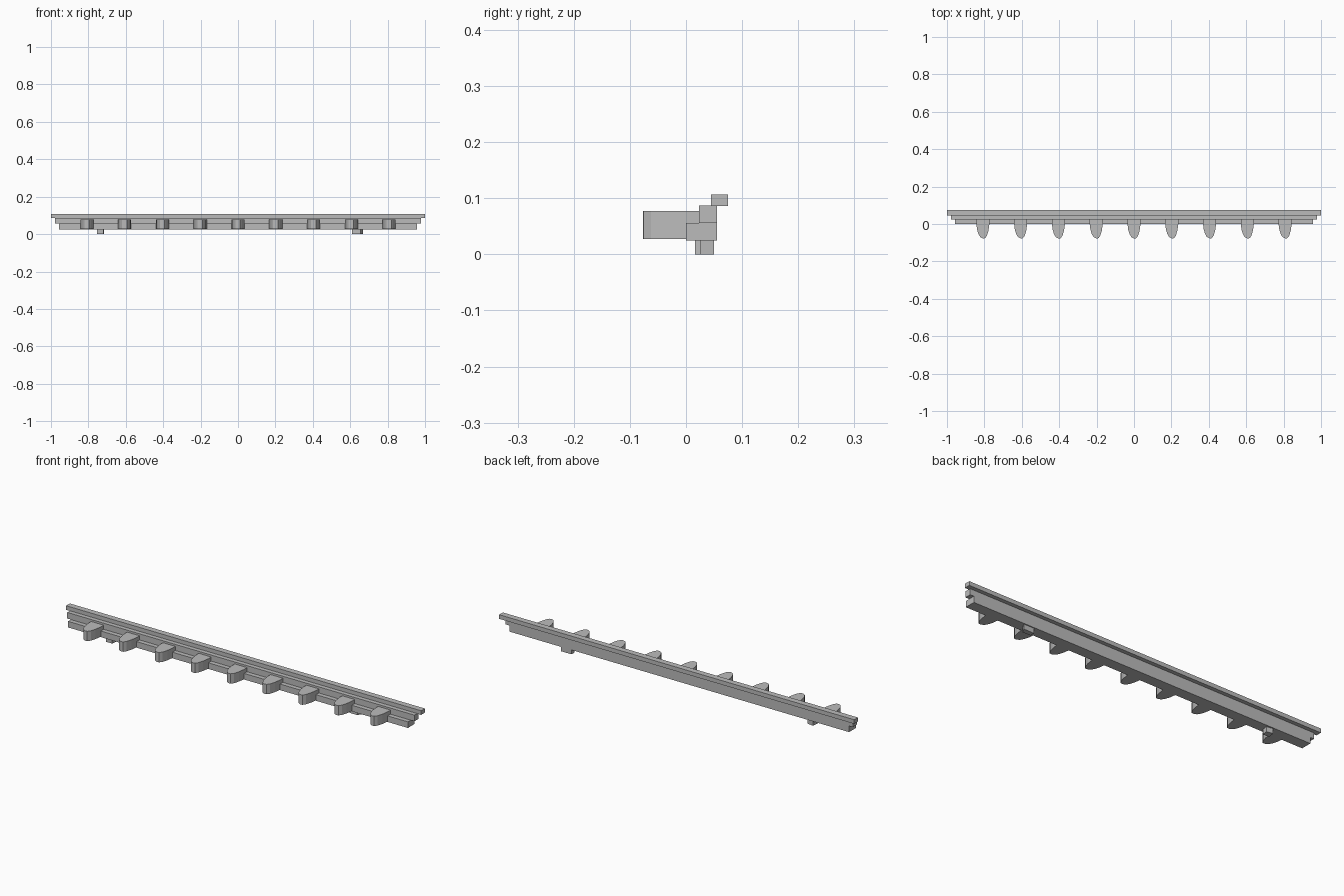
import bpy
import bmesh

cube = bpy.data.objects.get("Cube")
if cube:
    bpy.data.objects.remove(cube, do_unlink=True)

grey = bpy.data.materials.new("plain grey")
grey.use_nodes = True
colour = (0.5, 0.5, 0.5, 1)
grey.diffuse_color = colour
grey.node_tree.nodes["Principled BSDF"].inputs["Base Color"].default_value = colour


def prism(name, outline, z0, z1, x=0.0):
    """Extrude a plan outline from z0 up to z1."""
    bm = bmesh.new()
    base = bm.faces.new([bm.verts.new((px, py, z0)) for px, py in outline])
    top = bmesh.ops.extrude_face_region(bm, geom=[base])["geom"]
    bmesh.ops.translate(bm, vec=(0, 0, z1 - z0),
                        verts=[v for v in top if isinstance(v, bmesh.types.BMVert)])
    bmesh.ops.recalc_face_normals(bm, faces=bm.faces)
    mesh = bpy.data.meshes.new(name)
    bm.to_mesh(mesh)
    bm.free()
    mesh.materials.append(grey)
    obj = bpy.data.objects.new(name, mesh)
    obj.location.x = x
    bpy.context.collection.objects.link(obj)
    return obj


def bar(name, half, y0, y1, z0, z1):
    prism(name, [(-half, y0), (half, y0), (half, y1), (-half, y1)], z0, z1)


# Three stepped mouldings, each longer than the one below
bar("lower_moulding", 0.957, 0.0, 0.055, 0.025, 0.056)
bar("middle_moulding", 0.978, 0.023, 0.055, 0.056, 0.087)
bar("top_moulding", 1.0, 0.045, 0.075, 0.086, 0.107)

# Row of rounded brackets along the front
bracket = [(-0.035, 0.03), (-0.035, 0.0), (-0.031, -0.03), (-0.024, -0.053),
           (-0.014, -0.07), (0.0, -0.077), (0.012, -0.076), (0.022, -0.062),
           (0.03, -0.035), (0.035, 0.0), (0.035, 0.03)]
for i in range(9):
    prism(f"bracket_{i + 1}", bracket, 0.027, 0.077, (i - 4) * 0.202)

# Two small pegs underneath
prism("left_peg", [(0.61, 0.025), (0.655, 0.025), (0.668, 0.05), (0.61, 0.05)], 0, 0.026)
prism("right_peg", [(-0.754, 0.016), (-0.72, 0.016), (-0.716, 0.045), (-0.75, 0.05)], 0, 0.026)
